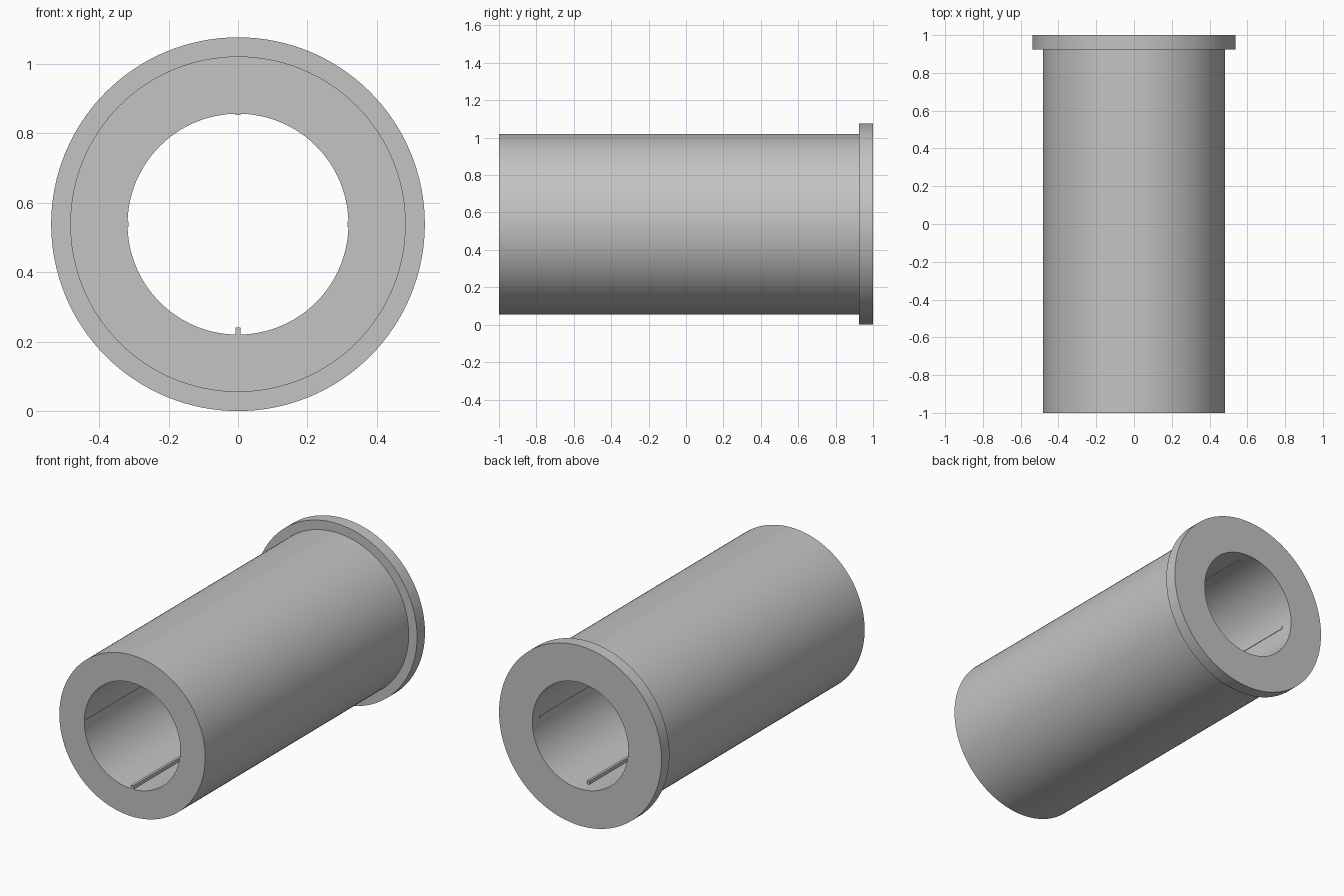
import bpy, bmesh, math
from mathutils import Matrix, Vector

cube = bpy.data.objects.get("Cube")
if cube:
    bpy.data.objects.remove(cube, do_unlink=True)

FLANGE_R, BARREL_R, BORE_R = 0.538, 0.483, 0.318
FRONT, STEP, BACK = -1.0, 0.925, 1.0
SEGMENTS = 128

grey = bpy.data.materials.new("plain grey")
grey.use_nodes = True
colour = (0.55, 0.55, 0.55, 1)
grey.diffuse_color = colour
grey.node_tree.nodes["Principled BSDF"].inputs["Base Color"].default_value = colour


def finish(bm, name):
    """Turn a bmesh into a grey object lifted onto the ground."""
    bmesh.ops.recalc_face_normals(bm, faces=bm.faces)
    mesh = bpy.data.meshes.new(name)
    bm.to_mesh(mesh)
    bm.free()
    mesh.materials.append(grey)
    obj = bpy.data.objects.new(name, mesh)
    obj.location.z = FLANGE_R
    bpy.context.collection.objects.link(obj)
    return obj


# Flanged sleeve: wall section turned around the y axis
bm = bmesh.new()
section = [(BORE_R, FRONT), (BARREL_R, FRONT), (BARREL_R, STEP),
           (FLANGE_R, STEP), (FLANGE_R, BACK), (BORE_R, BACK)]
verts = [bm.verts.new((r, y, 0)) for r, y in section]
edges = [bm.edges.new((v, verts[(i + 1) % len(verts)])) for i, v in enumerate(verts)]
bmesh.ops.spin(bm, geom=verts + edges, cent=(0, 0, 0), axis=(0, 1, 0),
               angle=math.tau, steps=SEGMENTS, use_duplicate=False)
bmesh.ops.remove_doubles(bm, verts=bm.verts, dist=1e-4)
sleeve = finish(bm, "flanged_sleeve")
bpy.ops.object.select_all(action="DESELECT")
sleeve.select_set(True)
bpy.context.view_layer.objects.active = sleeve
bpy.ops.object.shade_smooth_by_angle(angle=math.radians(30))


# Ribs along the bore, stopping at the flange; the bottom one is a taller key
def rib(name, turn, height, width=0.015, root=0.01):
    bm = bmesh.new()
    bmesh.ops.create_cube(bm, size=1)
    bmesh.ops.scale(bm, vec=(width, STEP - FRONT, height + root), verts=bm.verts)
    centre = Vector((0, (STEP + FRONT) / 2, -BORE_R + (height - root) / 2))
    bmesh.ops.translate(bm, vec=centre, verts=bm.verts)
    bmesh.ops.rotate(bm, cent=(0, 0, 0), verts=bm.verts,
                     matrix=Matrix.Rotation(math.radians(turn), 3, "Y"))
    finish(bm, name)


rib("bottom_key", 0, 0.021)
for name, turn in (("right_rib", 90), ("top_rib", 180), ("left_rib", 270)):
    rib(name, turn, 0.003)
